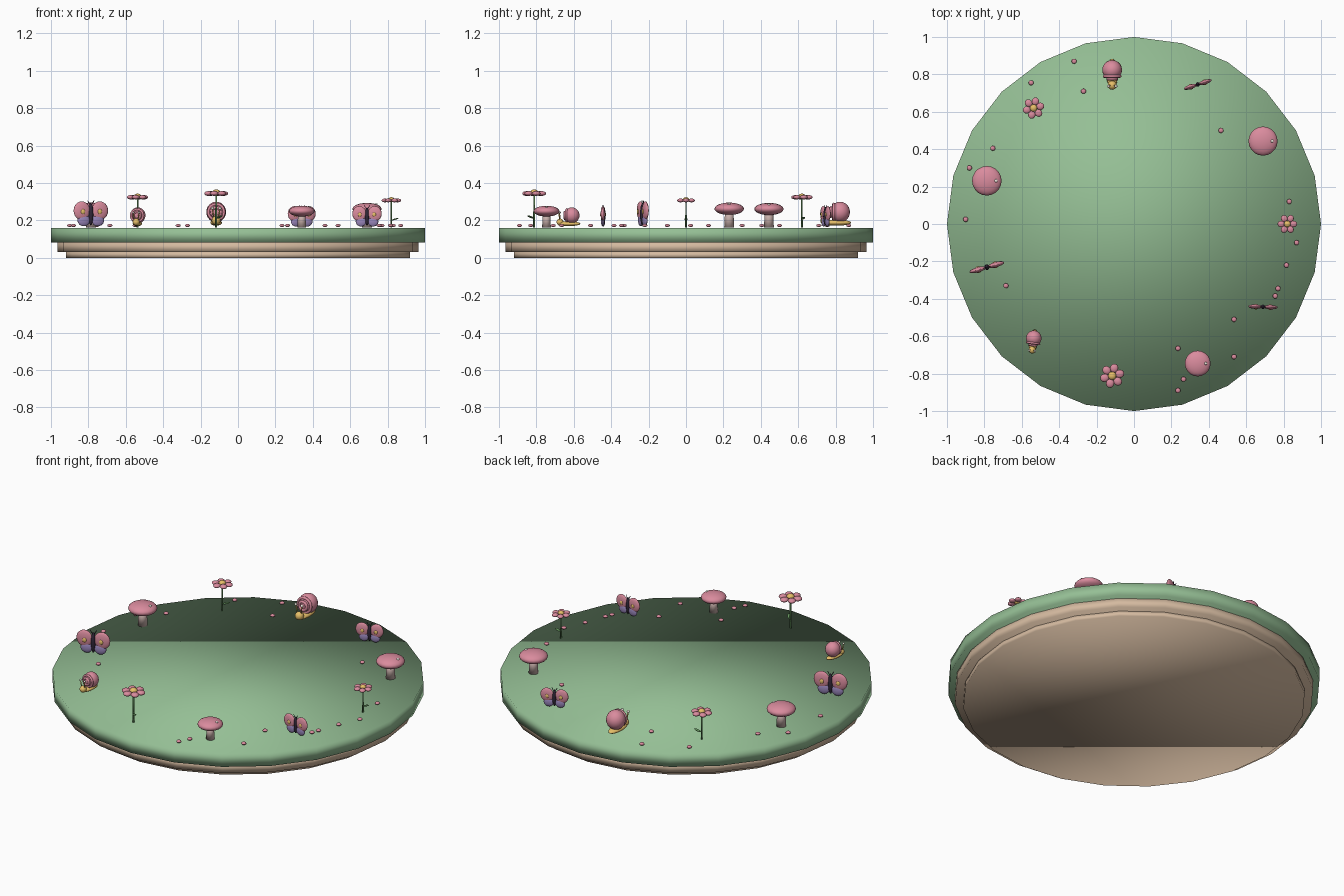
import bpy, bmesh, math
from mathutils import Matrix, Vector

if "Cube" in bpy.data.objects:
    bpy.data.objects.remove(bpy.data.objects["Cube"])

def material(name, c):
    m = bpy.data.materials.new(name)
    m.diffuse_color = (*c, 1)
    m.use_nodes = True
    m.node_tree.nodes["Principled BSDF"].inputs["Base Color"].default_value = m.diffuse_color
    return m

GREEN = material("grass", (0.30, 0.52, 0.30))
TAN = material("clay", (0.66, 0.49, 0.35))
PINK = material("pink", (0.70, 0.26, 0.34))
PURPLE = material("purple", (0.32, 0.24, 0.50))
YELLOW = material("yellow", (0.80, 0.52, 0.14))
DARK = material("dark", (0.03, 0.02, 0.04))
CREAM = material("cream", (0.85, 0.80, 0.72))
STALK = material("stalk", (0.60, 0.45, 0.42))
LEAF = material("leaf", (0.14, 0.32, 0.12))

def finish(name, bm, mat):
    me = bpy.data.meshes.new(name)
    bmesh.ops.recalc_face_normals(bm, faces=bm.faces)
    for f in bm.faces:
        f.smooth = True
    bm.to_mesh(me)
    bm.free()
    ob = bpy.data.objects.new(name, me)
    bpy.context.collection.objects.link(ob)
    me.materials.append(mat)
    return ob

def ball(name, M, loc, r, mat, tilt=None):
    bm = bmesh.new()
    T = M @ Matrix.Translation(loc) @ (tilt or Matrix()) @ Matrix.Diagonal((*r, 1))
    bmesh.ops.create_uvsphere(bm, u_segments=20, v_segments=12, radius=1, matrix=T)
    return finish(name, bm, mat)

def rod(name, M, a, b, r1, r2, mat, n=12):
    a, b = Vector(a), Vector(b)
    T = M @ Matrix.Translation((a + b) / 2) @ (b - a).to_track_quat('Z', 'Y').to_matrix().to_4x4()
    bm = bmesh.new()
    bmesh.ops.create_cone(bm, cap_ends=True, segments=n, radius1=r1, radius2=r2,
                          depth=(b - a).length, matrix=T)
    return finish(name, bm, mat)

def ring(name, M, loc, R, r, mat, n=24, k=8):
    # ring whose axis is local y
    bm = bmesh.new()
    rows = []
    for i in range(n):
        a = math.tau * i / n
        rows.append([bm.verts.new(M @ (Vector(loc) + Vector((
            (R + r * math.cos(b)) * math.cos(a), r * math.sin(b),
            (R + r * math.cos(b)) * math.sin(a)))))
            for b in (math.tau * j / k for j in range(k))])
    for i in range(n):
        for j in range(k):
            p, q = rows[i], rows[(i + 1) % n]
            bm.faces.new((p[j], q[j], q[(j + 1) % k], p[(j + 1) % k]))
    return finish(name, bm, mat)

def flower(M):
    rod("flower_stem", M, (0, 0, 0), (0, 0, 1), .03, .025, LEAF, 8)
    ball("flower_leaf", M, (.14, 0, .31), (.13, .06, .025), LEAF, Matrix.Rotation(-.3, 4, 'Y'))
    for k in range(6):
        R = Matrix.Rotation(math.tau * k / 6, 4, 'Z')
        ball("petal", M @ R, (.23, 0, 1), (.13, .12, .07), PINK)
    ball("flower_centre", M, (0, 0, 1.03), (.12, .12, .09), YELLOW)

def mushroom(M):
    rod("mushroom_stem", M, (0, 0, 0), (0, 0, 1.2), .34, .28, STALK, 16)
    ball("mushroom_cap", M, (0, 0, 1.27), (1, 1, .42), PINK)
    ball("cap_dot", M, (.62, 0, 1.58), (.11, .11, .08), CREAM)

def butterfly(M):
    ball("butterfly_body", M, (0, 0, .072), (.013, .015, .06), DARK)
    for s in (-1, 1):
        ball("upper_wing", M, (.05 * s, 0, .09), (.046, .014, .05), PINK)
        ball("lower_wing", M, (.039 * s, 0, .039), (.035, .012, .032), PURPLE)
        ball("wing_spot", M, (.047 * s, -.012, .085), (.012, .006, .014), YELLOW)
        ball("wing_spot_back", M, (.047 * s, .012, .085), (.012, .006, .014), YELLOW)
        rod("antenna", M, (.004 * s, 0, .12), (.018 * s, 0, .145), .002, .002, DARK, 6)

def snail(M):
    # forward is local -y
    ball("snail_body", M, (0, -.008, .026), (.031, .08, .016), YELLOW)
    ball("snail_head", M, (0, -.07, .038), (.024, .024, .024), YELLOW)
    ball("snail_shell", M, (0, .012, .083), (.053, .053, .055), PINK)
    for R, y in ((.042, -.022), (.024, -.036)):
        ring("shell_coil", M, (0, y, .083), R, .008, PINK)
    for s in (-1, 1):
        rod("eye_stalk", M, (.012 * s, -.07, .05), (.02 * s, -.075, .1), .004, .003, YELLOW, 8)
        ball("eye", M, (.02 * s, -.075, .103), (.008, .008, .008), CREAM)

# stacked round base
for name, r, z0, z1, mat in (("base_foot", .92, 0, .03, TAN), ("base_step", .965, .03, .085, TAN),
                             ("grass_disc", 1.0, .083, .16, GREEN)):
    rod(name, Matrix(), (0, 0, z0), (0, 0, z1), r, r, mat, 24)

# eleven decorations around the rim: builder, scale, turn in degrees
items = [(flower, .145, 0), (mushroom, .078, 0), (butterfly, .82, 18), (snail, 1.0, 0),
         (flower, .162, 15), (mushroom, .079, 0), (butterfly, 1.0, 16), (snail, .78, -8),
         (flower, .182, -45), (mushroom, .069, 0), (butterfly, .82, -2)]
for i, (build, s, turn) in enumerate(items):
    a = math.tau * i / len(items)
    build(Matrix.Translation((.82 * math.cos(a), .82 * math.sin(a), .162))
          @ Matrix.Rotation(math.radians(turn), 4, 'Z') @ Matrix.Scale(s, 4))

# scattered fallen petals
pebbles = [(-.32, .87), (-.55, .755), (-.27, .71), (-.755, .405), (-.88, .30), (-.9, .025),
           (-.685, -.33), (.465, .5), (.83, .12), (.87, -.10), (.815, -.22), (.77, -.345),
           (.755, -.385), (.535, -.51), (.535, -.71), (.235, -.665), (.265, -.83), (.235, -.89)]
for x, y in pebbles:
    ball("fallen_petal", Matrix(), (x, y, .173), (.0135, .0135, .008), PINK)
